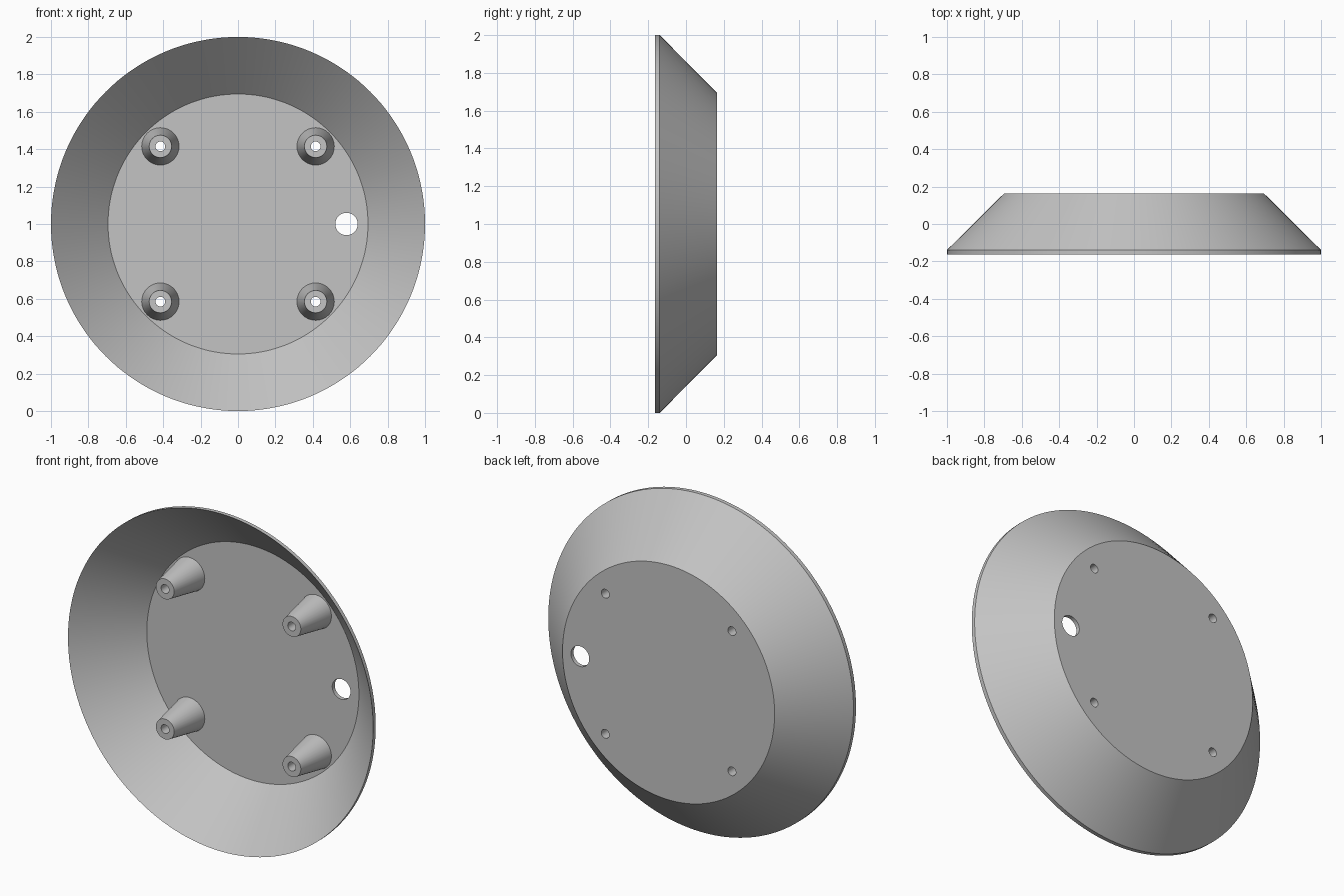
import bpy, bmesh
from math import cos, sin, tau, radians

if "Cube" in bpy.data.objects:
    bpy.data.objects.remove(bpy.data.objects["Cube"])

grey = bpy.data.materials.new("plain_grey")
grey.use_nodes = True
colour = (0.55, 0.55, 0.55, 1)
grey.diffuse_color = colour
grey.node_tree.nodes["Principled BSDF"].inputs["Base Color"].default_value = colour


def lathe(name, profile, x=0, z=1, segments=48, tube=False):
    """Turn (radius, y) points about a y axis; a tube closes on itself, else the ends are capped."""
    bm = bmesh.new()
    rings = [[bm.verts.new((x + r * cos(tau * i / segments), y, z + r * sin(tau * i / segments)))
              for i in range(segments)] for r, y in profile]
    pairs = list(zip(rings, rings[1:]))
    if tube:
        pairs.append((rings[-1], rings[0]))
    else:
        bm.faces.new(rings[0])
        bm.faces.new(rings[-1])
    for a, b in pairs:
        for i in range(segments):
            j = (i + 1) % segments
            bm.faces.new((a[i], a[j], b[j], b[i]))
    bmesh.ops.recalc_face_normals(bm, faces=bm.faces)
    mesh = bpy.data.meshes.new(name)
    bm.to_mesh(mesh)
    bm.free()
    mesh.materials.append(grey)
    obj = bpy.data.objects.new(name, mesh)
    bpy.context.collection.objects.link(obj)
    return obj


def activate(obj):
    bpy.ops.object.select_all(action='DESELECT')
    obj.select_set(True)
    bpy.context.view_layer.objects.active = obj


def drill(target, x, z, radius, segments):
    cutter = lathe("drill_cutter", [(radius, 0.1), (radius, 0.2)], x, z, segments)
    cutter.hide_render = True
    mod = target.modifiers.new("drill", 'BOOLEAN')
    mod.operation = 'DIFFERENCE'
    mod.solver = 'EXACT'
    mod.object = cutter
    activate(target)
    bpy.ops.object.modifier_apply(modifier=mod.name)
    bpy.data.objects.remove(cutter)


# Shallow dish with a sloping wall that thins out to the rim
front, back, wall = -0.163, 0.163, 0.024
floor = back - wall
dish = lathe("dish", [(0.695, back), (1, front + wall), (1, front), (0.695, floor)], segments=144)

# Cable hole and screw holes through the floor
drill(dish, 0.58, 1, 0.06, 48)
bore, reach = 0.026, 0.415
parts = [dish]
for side, sx in (("left", 1), ("right", -1)):
    for level, sz in (("upper", 1), ("lower", -1)):
        x, z = sx * reach, 1 + sz * reach
        drill(dish, x, z, bore, 32)
        # Tapered hollow standoff
        parts.append(lathe(f"{level}_{side}_standoff",
                           [(0.1, floor), (0.06, -0.09), (bore, -0.09), (bore, floor)],
                           x, z, 32, tube=True))

for part in parts:
    activate(part)
    bpy.ops.object.shade_smooth_by_angle(angle=radians(30))
